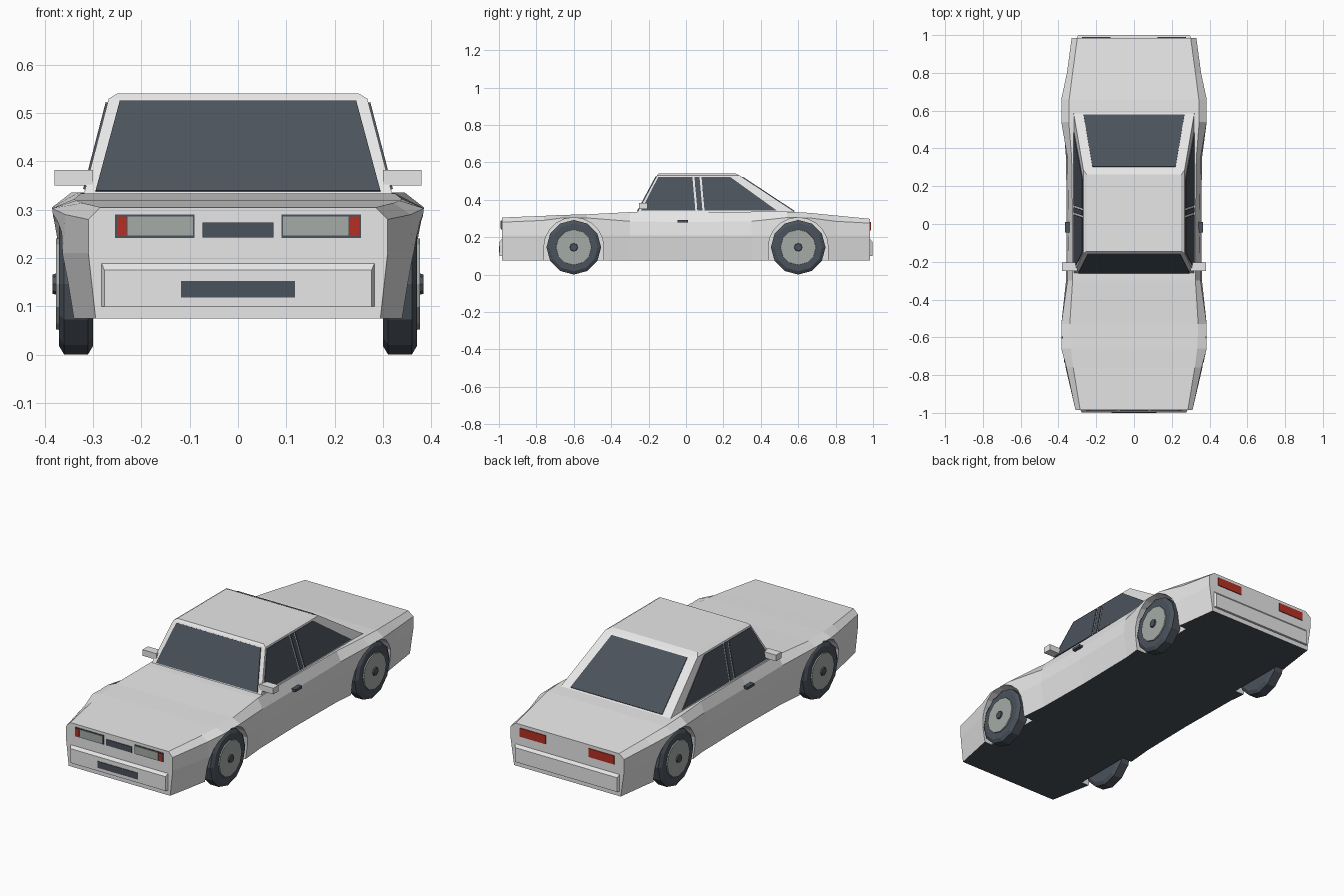
import bpy, bmesh
from math import sin, cos, pi
from mathutils import Vector

cube = bpy.data.objects.get("Cube")
if cube:
    bpy.data.objects.remove(cube, do_unlink=True)


def material(name, rgb):
    m = bpy.data.materials.new(name)
    m.use_nodes = True
    m.diffuse_color = (*rgb, 1)
    m.node_tree.nodes["Principled BSDF"].inputs["Base Color"].default_value = (*rgb, 1)
    return m


WHITE = material("body white", (0.8, 0.8, 0.8))
DARK = material("charcoal", (0.07, 0.085, 0.105))
GREY = material("lens and rim grey", (0.38, 0.41, 0.39))
RED = material("light red", (0.46, 0.03, 0.018))


def loft(name, rings, *mats):
    """Closed solid skinned through rings that share a point count."""
    bm = bmesh.new()
    rows = [[bm.verts.new(p) for p in ring] for ring in rings]
    n = len(rows[0])
    for a, b in zip(rows, rows[1:]):
        for i in range(n):
            j = (i + 1) % n
            bm.faces.new((a[i], a[j], b[j], b[i]))
    bm.faces.new(rows[0])
    bm.faces.new(rows[-1])
    bmesh.ops.recalc_face_normals(bm, faces=bm.faces)
    mesh = bpy.data.meshes.new(name)
    bm.to_mesh(mesh)
    bm.free()
    for m in mats:
        mesh.materials.append(m)
    ob = bpy.data.objects.new(name, mesh)
    bpy.context.collection.objects.link(ob)
    return ob


def prism(name, points, depth, mat):
    d = Vector(depth)
    pts = [Vector(p) for p in points]
    return loft(name, [pts, [p + d for p in pts]], mat)


def rect_xz(x0, x1, z0, z1, y):
    return [(x0, y, z0), (x1, y, z0), (x1, y, z1), (x0, y, z1)]


def lathe(name, profile, y, z, side, mat, sides=12):
    """Solid of revolution about the axle; profile is (x, radius)."""
    rings = [[(side * x, y + r * sin(2 * pi * i / sides), z + r * cos(2 * pi * i / sides))
              for i in range(sides)] for x, r in profile]
    return loft(name, rings, mat)


# Body shell: y, sill x, crease x, shoulder x, shoulder z, deck x, deck z
stations = [
    (-0.985, 0.295, 0.31, 0.31, 0.28, 0.285, 0.305),
    (-0.76, 0.34, 0.362, 0.358, 0.29, 0.322, 0.314),
    (-0.66, 0.36, 0.375, 0.385, 0.303, 0.335, 0.319),
    (-0.53, 0.36, 0.375, 0.385, 0.303, 0.34, 0.322),
    (-0.30, 0.34, 0.36, 0.352, 0.285, 0.325, 0.334),
    (0.0, 0.335, 0.356, 0.347, 0.28, 0.325, 0.335),
    (0.35, 0.34, 0.36, 0.352, 0.285, 0.33, 0.336),
    (0.54, 0.36, 0.375, 0.385, 0.305, 0.345, 0.336),
    (0.66, 0.36, 0.375, 0.385, 0.303, 0.343, 0.33),
    (0.80, 0.335, 0.355, 0.355, 0.285, 0.325, 0.316),
    (0.985, 0.31, 0.33, 0.33, 0.275, 0.30, 0.298),
]
rings = []
for y, sill, crease, shoulder, sz, deck, dz in stations:
    half = [(sill, 0.075), (crease, 0.21), (shoulder, sz), (deck, dz)]
    rings.append([(x, y, z) for x, z in half] + [(-x, y, z) for x, z in reversed(half)])
body = loft("body_shell", rings, WHITE, DARK)
for f in body.data.polygons:
    if f.normal.z < -0.9:
        f.material_index = 1

# Wheel arches cut from the body
bpy.context.view_layer.objects.active = body
for side in (1, -1):
    for y in (-0.6, 0.6):
        arch = [(0.295 * side, y + 0.16 * cos(pi * i / 10), 0.147 + 0.158 * sin(pi * i / 10))
                for i in range(11)]
        arch += [(0.295 * side, y - 0.16, 0), (0.295 * side, y + 0.16, 0)]
        cutter = prism("arch_cutter", arch, (0.2 * side, 0, 0), WHITE)
        cutter.hide_render = True
        mod = body.modifiers.new("arch", "BOOLEAN")
        mod.operation = "DIFFERENCE"
        mod.solver = "EXACT"
        mod.object = cutter
        bpy.ops.object.modifier_apply(modifier=mod.name)
        bpy.data.objects.remove(cutter, do_unlink=True)

# Cabin with chamfered roof edge
BASE, EAVE = 0.33, 0.53
cabin = [(0.32, -0.262, 0.59, BASE), (0.268, -0.155, 0.287, EAVE), (0.25, -0.145, 0.262, 0.541)]
loft("cabin", [[(-x, y0, z), (x, y0, z), (x, y1, z), (-x, y1, z)] for x, y0, y1, z in cabin], WHITE)


def screen(name, y0, y1, low, high, depth):
    """Glass on a sloping cabin end; low and high are (fraction up, half width)."""
    pts = []
    for t, x in (low, high):
        y, z = y0 + (y1 - y0) * t, BASE + (EAVE - BASE) * t
        row = [(-x, y, z), (x, y, z)]
        pts += row if not pts else row[::-1]
    prism(name, pts, depth, DARK)


screen("windshield", -0.262, -0.155, (0.04, 0.295), (0.97, 0.245), (0, -0.004, 0.002))
screen("rear_window", 0.59, 0.287, (0.04, 0.267), (0.95, 0.22), (0, 0.002, 0.003))

# Side glass outlines as (y, z)
side_glass = {
    "front_side_window": [(-0.24, 0.342), (-0.148, 0.522), (0.034, 0.522), (0.05, 0.342)],
    "pillar_strip": [(0.045, 0.522), (0.061, 0.342), (0.088, 0.342), (0.072, 0.522)],
    "rear_side_window": [(0.083, 0.522), (0.235, 0.522), (0.485, 0.342), (0.099, 0.342)],
}
for side in (1, -1):
    for name, outline in side_glass.items():
        pts = [(side * (0.32 - 0.26 * (z - BASE)), y, z) for y, z in outline]
        prism(name, pts, (0.004 * side, 0, 0.001), DARK)

    # Mirror and door handle
    prism("mirror", rect_xz(0.30 * side, 0.38 * side, 0.35, 0.382, -0.25), (0, 0.045, 0), WHITE)
    prism("door_handle", rect_xz(0.335 * side, 0.366 * side, 0.279, 0.292, -0.045), (0, 0.055, 0), DARK)

    # Head and tail lights
    prism("headlight_frame", rect_xz(0.09 * side, 0.255 * side, 0.242, 0.29, -0.984), (0, -0.004, 0), DARK)
    prism("headlight_lens", rect_xz(0.093 * side, 0.229 * side, 0.247, 0.286, -0.987), (0, -0.004, 0), GREY)
    prism("turn_signal", rect_xz(0.231 * side, 0.251 * side, 0.246, 0.286, -0.987), (0, -0.004, 0), RED)
    prism("tail_light", rect_xz(0.125 * side, 0.275 * side, 0.235, 0.28, 0.984), (0, 0.005, 0), RED)

    # Wheels
    for y in (-0.6, 0.6):
        lathe("tyre", [(0.30, 0.128), (0.311, 0.146), (0.36, 0.146), (0.371, 0.128)], y, 0.146, side, DARK)
        lathe("rim", [(0.36, 0.096), (0.377, 0.094)], y, 0.146, side, GREY)
        lathe("hub", [(0.37, 0.024), (0.384, 0.02)], y, 0.146, side, DARK, 8)

# Bumpers with a sloping upper edge
for name, end, wide in (("front_bumper", -1, 0.285), ("rear_bumper", 1, 0.305)):
    loft(name, [rect_xz(-wide, wide, 0.1, 0.195, 0.98 * end),
                rect_xz(-wide + 0.008, wide - 0.008, 0.1, 0.175, 0.997 * end)], WHITE)

# Grille and lower intake
prism("grille", rect_xz(-0.074, 0.074, 0.243, 0.274, -0.984), (0, -0.005, 0), DARK)
prism("lower_intake", rect_xz(-0.118, 0.118, 0.118, 0.152, -0.995), (0, -0.005, 0), DARK)
